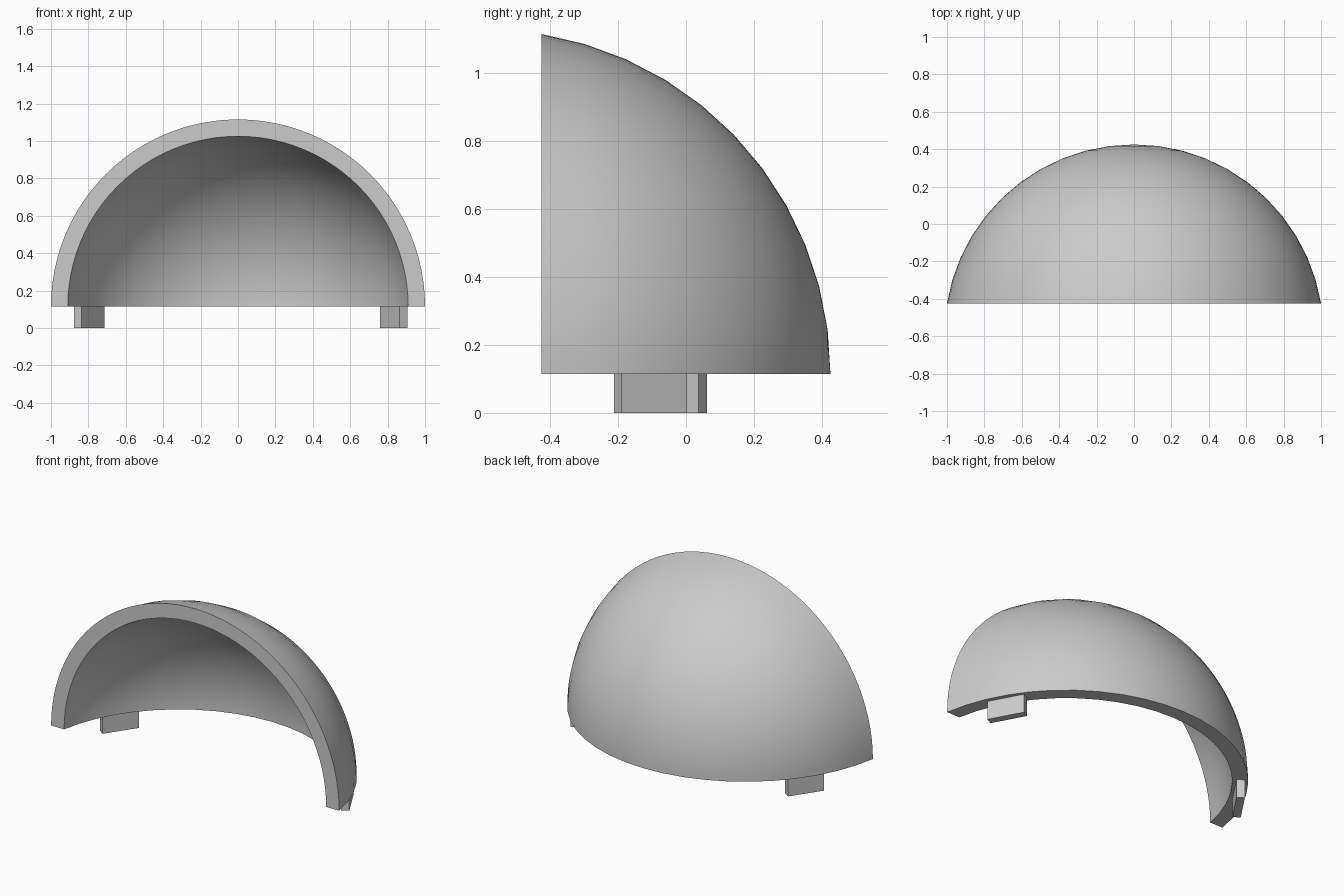
import bpy, bmesh, math
from mathutils import Matrix, Vector

if "Cube" in bpy.data.objects:
    bpy.data.objects.remove(bpy.data.objects["Cube"])

CENTRE = Vector((0, -0.588, 0.115))    # centre of the sphere the shell is cut from
R_OUT, R_IN = 1.0132, 0.9245
FRONT_Y = -0.425                       # flat front face

grey = bpy.data.materials.new("grey")
grey.diffuse_color = (0.6, 0.6, 0.6, 1)
grey.use_nodes = True
grey.node_tree.nodes["Principled BSDF"].inputs["Base Color"].default_value = grey.diffuse_color


def finish(bm, name):
    bmesh.ops.recalc_face_normals(bm, faces=bm.faces)
    mesh = bpy.data.meshes.new(name)
    bm.to_mesh(mesh)
    bm.free()
    mesh.materials.append(grey)
    obj = bpy.data.objects.new(name, mesh)
    bpy.context.collection.objects.link(obj)
    return obj


def arc(r, steps=11):
    """Points from the back pole of a sphere to the front plane, in the base plane."""
    end = math.acos((FRONT_Y - CENTRE.y) / r)
    return [CENTRE + Vector((r * math.sin(end * i / steps), r * math.cos(end * i / steps), 0))
            for i in range(steps + 1)]


# Dome shell: outer and inner arcs joined at the front, turned half a circle about y
bm = bmesh.new()
verts = [bm.verts.new(p) for p in arc(R_OUT) + arc(R_IN)[::-1]]
edges = [bm.edges.new(pair) for pair in zip(verts, verts[1:])]
bmesh.ops.spin(bm, geom=verts + edges, cent=CENTRE, axis=(0, -1, 0),
               angle=math.pi, steps=48)
if min(v.co.z for v in bm.verts) < 0:          # keep the half above the base
    bmesh.ops.scale(bm, vec=(1, 1, -1), verts=bm.verts, space=Matrix.Translation(-CENTRE))
bmesh.ops.remove_doubles(bm, verts=bm.verts, dist=0.0005)

# Flat underside of the rim, a row of quads on each side
base = [v for v in bm.verts if abs(v.co.z - CENTRE.z) < 0.0005]


def ring(r):
    on = [v for v in base if abs((v.co - CENTRE).length - r) < 0.002]
    return sorted(on, key=lambda v: math.atan2(v.co.x, v.co.y - CENTRE.y))


outer, inner = ring(R_OUT), ring(R_IN)
for i in range(len(outer) - 1):
    bm.faces.new((outer[i], outer[i + 1], inner[i + 1], inner[i]))
dome = finish(bm, "dome_shell")

bpy.ops.object.select_all(action='DESELECT')
dome.select_set(True)
bpy.context.view_layer.objects.active = dome
bpy.ops.object.shade_smooth_by_angle(angle=math.radians(30))


# Feet: small blocks under the rim, following its curve
def foot(name, x, y, turn):
    bm = bmesh.new()
    m = (Matrix.Translation((x, y, 0.06)) @ Matrix.Rotation(math.radians(turn), 4, 'Z')
         @ Matrix.Diagonal((0.046, 0.22, 0.12, 1)))
    bmesh.ops.create_cube(bm, size=1, matrix=m)
    return finish(bm, name)


foot("right_foot", 0.8325, -0.104, 28.5)
foot("left_foot", -0.795, -0.042, -34)
